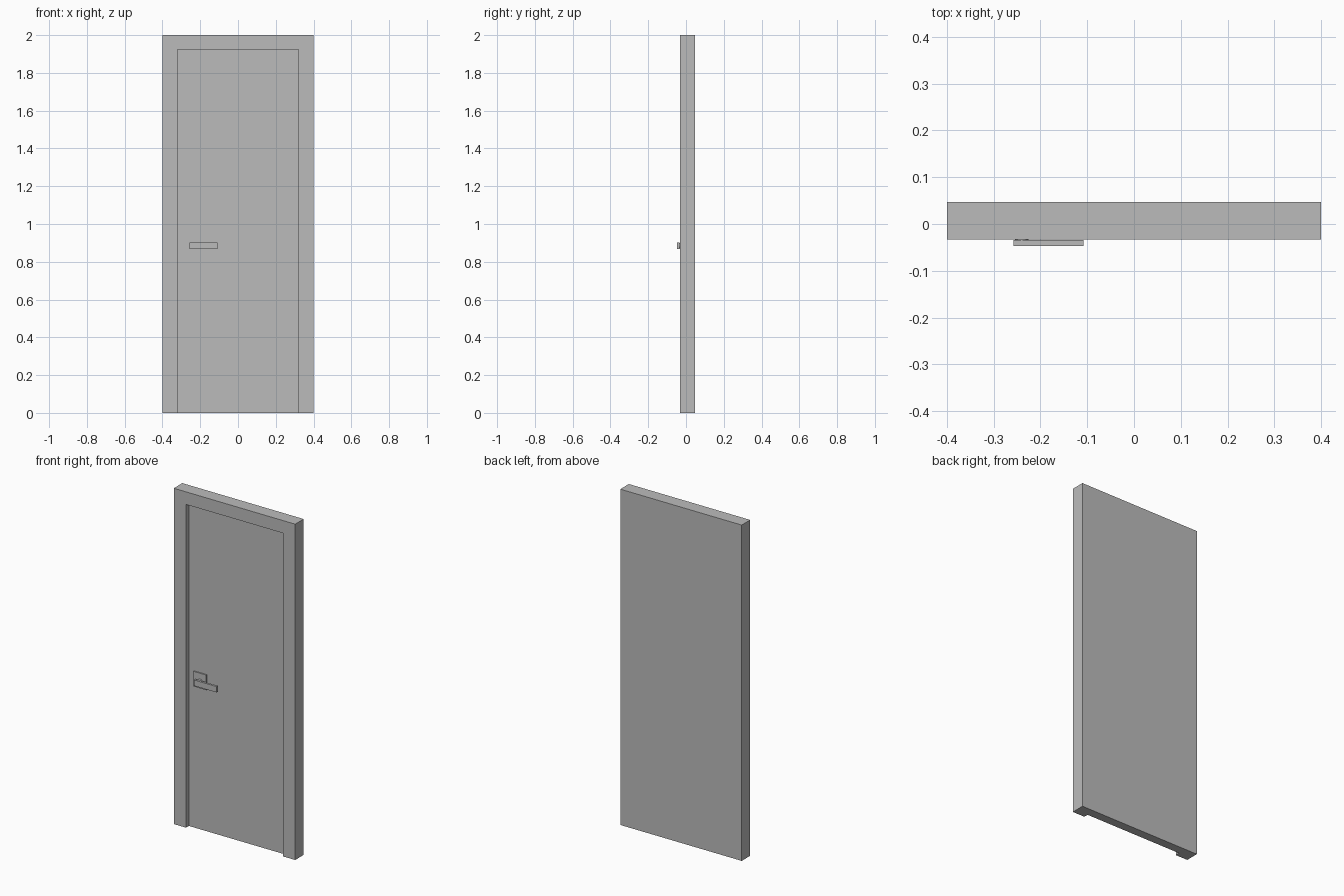
import bpy, bmesh
from mathutils import Matrix

if "Cube" in bpy.data.objects:
    bpy.data.objects.remove(bpy.data.objects["Cube"])

grey = bpy.data.materials.new("plain_grey")
grey.diffuse_color = (0.5, 0.5, 0.5, 1)
grey.use_nodes = True
grey.node_tree.nodes["Principled BSDF"].inputs["Base Color"].default_value = grey.diffuse_color

BACK, FRONT, PANEL = 0.047, -0.033, -0.006   # depth planes of the door


def add_object(name, bm):
    bmesh.ops.recalc_face_normals(bm, faces=bm.faces)
    mesh = bpy.data.meshes.new(name)
    bm.to_mesh(mesh)
    bm.free()
    mesh.materials.append(grey)
    obj = bpy.data.objects.new(name, mesh)
    bpy.context.collection.objects.link(obj)
    return obj


def box(name, x, y, z):
    bm = bmesh.new()
    bmesh.ops.create_cube(bm, size=1)
    for v in bm.verts:
        v.co = [r[0] if c < 0 else r[1] for c, r in zip(v.co, (x, y, z))]
    return add_object(name, bm)


# Door and frame: one slab with a shallow recess, open at the floor
door = box("door_and_frame", (-0.4, 0.4), (FRONT, BACK), (0, 2))
cutter = box("recess_cutter", (-0.32, 0.32), (FRONT - 0.1, PANEL), (-0.1, 1.925))
cutter.hide_render = True
cut = door.modifiers.new("recess", 'BOOLEAN')
cut.operation = 'DIFFERENCE'
cut.solver = 'EXACT'
cut.object = cutter
bpy.context.view_layer.objects.active = door
bpy.ops.object.modifier_apply(modifier=cut.name)
bpy.data.objects.remove(cutter)

# Handle: backing plate, round spindle and flat lever
box("handle_plate", (-0.285, -0.201), (-0.013, PANEL + 0.001), (0.843, 0.933))
box("handle_lever", (-0.258, -0.108), (-0.047, -0.034), (0.867, 0.902))

bm = bmesh.new()
bmesh.ops.create_cone(bm, cap_ends=True, segments=24, radius1=0.014, radius2=0.014,
                      depth=0.026,
                      matrix=Matrix.Translation((-0.24, -0.024, 0.885))
                      @ Matrix.Rotation(1.5707963, 4, 'X'))
spindle = add_object("handle_spindle", bm)
for f in spindle.data.polygons:
    f.use_smooth = len(f.vertices) == 4
